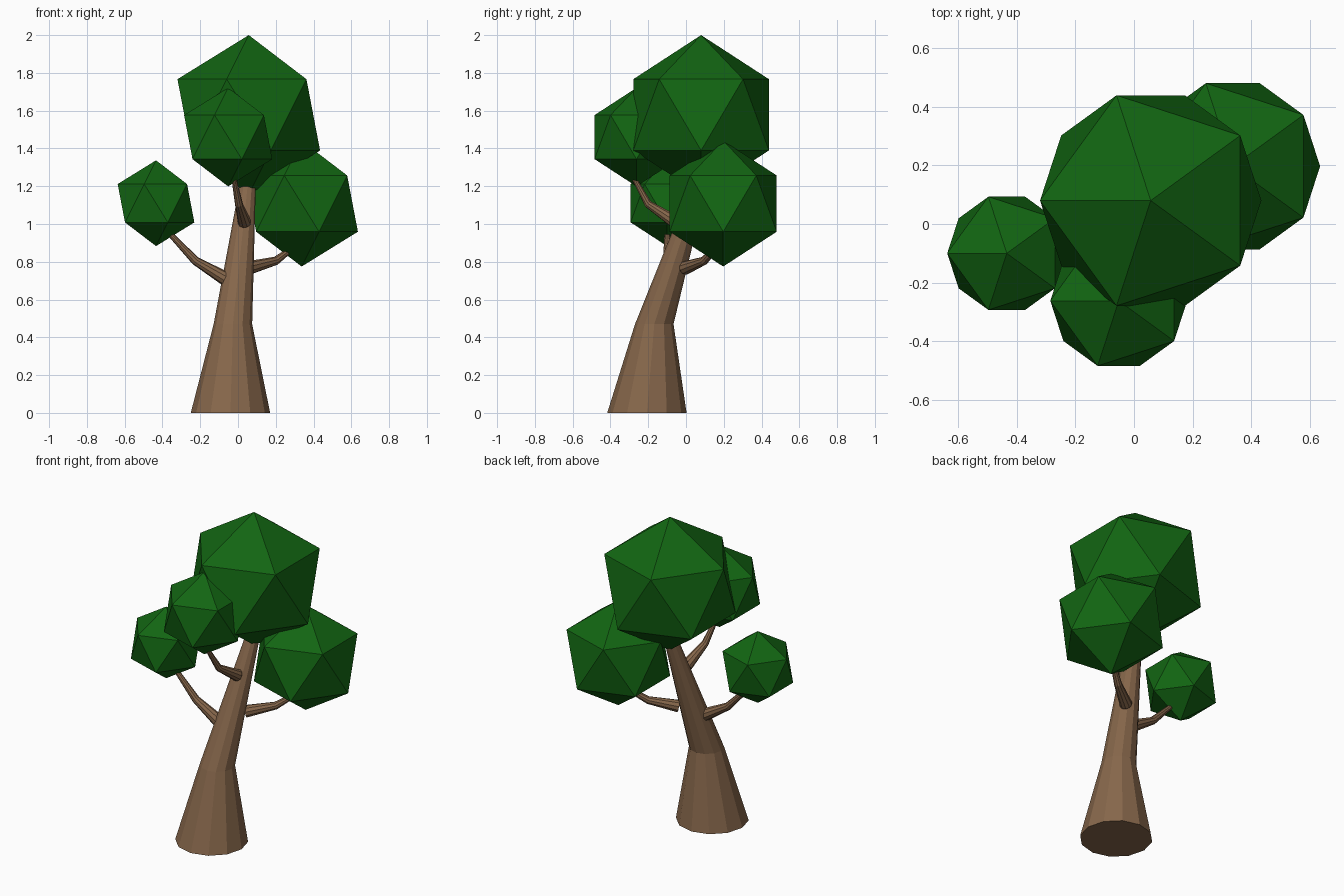
import bpy, bmesh, math
from mathutils import Vector, Matrix

if "Cube" in bpy.data.objects:
    bpy.data.objects.remove(bpy.data.objects["Cube"])


def material(name, color):
    m = bpy.data.materials.new(name)
    m.diffuse_color = color
    m.use_nodes = True
    m.node_tree.nodes["Principled BSDF"].inputs["Base Color"].default_value = m.diffuse_color
    return m


BARK = material("bark", (0.24, 0.135, 0.07, 1))
LEAF = material("leaf", (0.006, 0.13, 0.006, 1))


def add_object(name, bm, mat):
    bmesh.ops.recalc_face_normals(bm, faces=bm.faces[:])
    mesh = bpy.data.meshes.new(name)
    bm.to_mesh(mesh)
    bm.free()
    mesh.materials.append(mat)
    obj = bpy.data.objects.new(name, mesh)
    bpy.context.collection.objects.link(obj)


def limb(name, path, sides, level=False):
    """Tapered faceted tube through (x, y, z, radius) points, capped at both ends."""
    bm = bmesh.new()
    pts = [Vector(p[:3]) for p in path]
    rings = []
    for i, p in enumerate(path):
        tangent = pts[min(i + 1, len(pts) - 1)] - pts[max(i - 1, 0)]
        if level:
            tangent = Vector((0, 0, 1))
        turn = Vector((0, 0, 1)).rotation_difference(tangent)
        ring = []
        for k in range(sides):
            a = 2 * math.pi * k / sides
            offset = Vector((math.cos(a), math.sin(a), 0)) * p[3]
            ring.append(bm.verts.new(pts[i] + turn @ offset))
        rings.append(ring)
    for low, high in zip(rings, rings[1:]):
        for k in range(sides):
            n = (k + 1) % sides
            bm.faces.new((low[k], low[n], high[n], high[k]))
    bm.faces.new(rings[0])
    bm.faces.new(rings[-1])
    add_object(name, bm, BARK)


def foliage(name, center, radius):
    """Low-poly ball: a 20-sided icosphere standing on a point."""
    bm = bmesh.new()
    bmesh.ops.create_icosphere(
        bm, subdivisions=1, radius=radius,
        matrix=Matrix.Translation(center) @ Matrix.Rotation(math.pi, 4, 'Z'))
    add_object(name, bm, LEAF)


# Leaning trunk with a flared foot
limb("trunk", [(-0.04, -0.207, 0, 0.21),
               (-0.027, -0.168, 0.47, 0.102),
               (0.055, 0.08, 1.24, 0.04)], 12, level=True)

# Three bent branches
limb("left_branch", [(-0.065, -0.1, 0.71, 0.038),
                     (-0.225, -0.1, 0.805, 0.023),
                     (-0.40, -0.1, 0.99, 0.012)], 10)
limb("right_branch", [(0.055, -0.005, 0.767, 0.037),
                      (0.20, 0.095, 0.805, 0.023),
                      (0.325, 0.185, 0.90, 0.012)], 10)
limb("front_branch", [(0.035, -0.055, 1.01, 0.036),
                      (0.005, -0.20, 1.105, 0.021),
                      (-0.025, -0.285, 1.26, 0.012)], 10)

# Foliage balls
foliage("top_foliage", (0.057, 0.08, 1.578), 0.422)
foliage("right_foliage", (0.337, 0.197, 1.108), 0.333)
foliage("left_foliage", (-0.434, -0.1, 1.11), 0.227)
foliage("front_foliage", (-0.052, -0.262, 1.46), 0.261)
